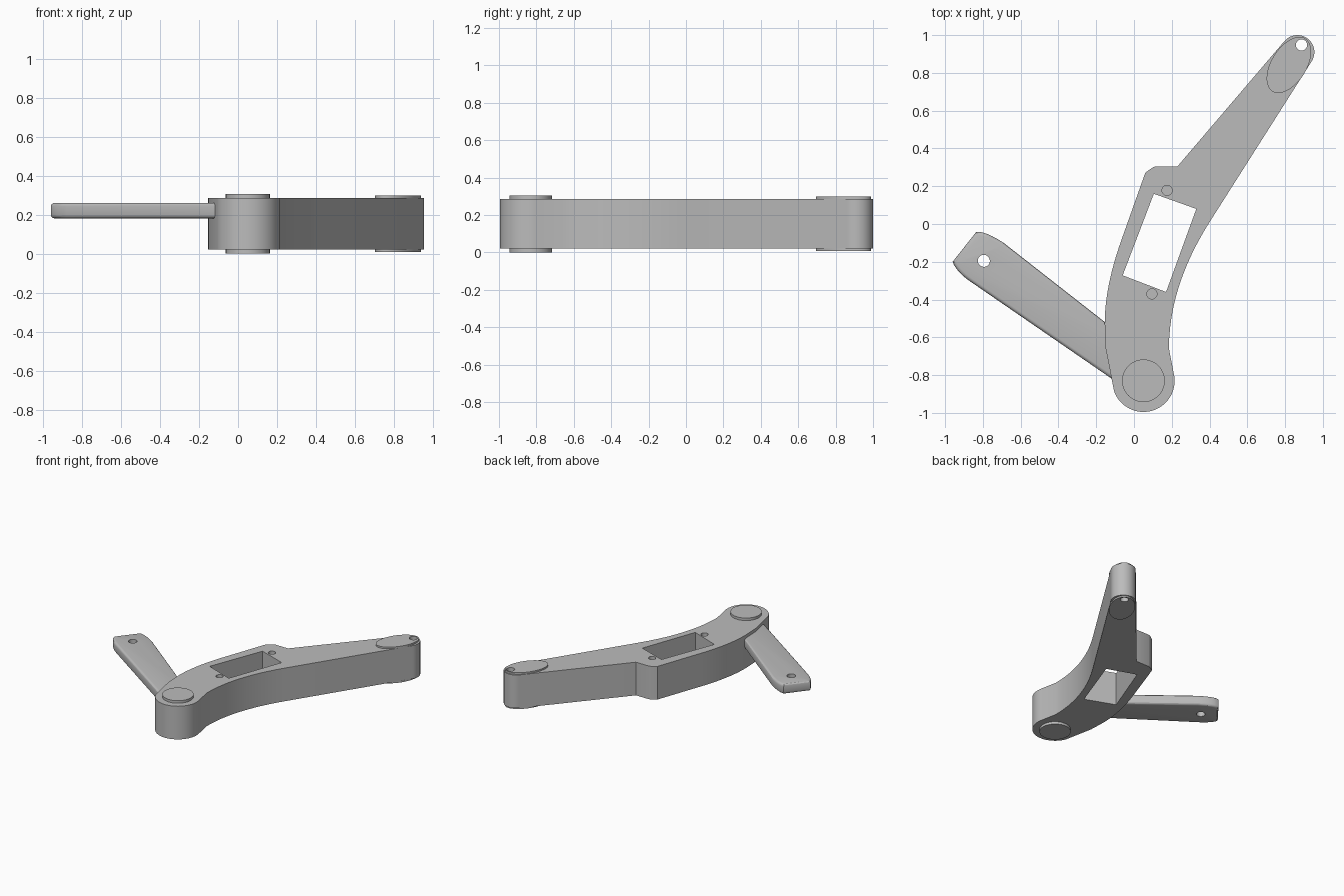
import bpy, bmesh
from math import cos, sin, radians
from mathutils import Vector

cube = bpy.data.objects.get("Cube")
if cube:
    bpy.data.objects.remove(cube)

metal = bpy.data.materials.new("satin grey")
metal.use_nodes = True
GREY = (0.5, 0.5, 0.5, 1)
metal.diffuse_color = GREY
metal.node_tree.nodes["Principled BSDF"].inputs["Base Color"].default_value = GREY


def arc(centre, r, start=0, end=360, n=40, ry=None, tilt=0):
    """Points of a circular or elliptical arc, angles in degrees."""
    steps = n if end - start == 360 else n - 1
    t = radians(tilt)
    pts = []
    for i in range(n):
        a = radians(start + (end - start) * i / steps)
        u, v = r * cos(a), (ry or r) * sin(a)
        pts.append((centre[0] + u * cos(t) - v * sin(t),
                    centre[1] + u * sin(t) + v * cos(t)))
    return pts


def sweep(a, b, c, n=12):
    """Quadratic curve from a to c, pulled towards b."""
    a, b, c = Vector(a), Vector(b), Vector(c)
    return [tuple(a * (1 - t) ** 2 + b * 2 * t * (1 - t) + c * t * t)
            for t in (i / n for i in range(n + 1))]


def plate(name, loops, z0, z1, rounding=0, keep_sharp=None):
    """Solid plate from an outline and hole loops, optionally with rounded rims."""
    curve = bpy.data.curves.new(name, 'CURVE')
    curve.dimensions = '2D'
    curve.fill_mode = 'BOTH'
    curve.extrude = (z1 - z0) / 2
    for pts in loops:
        spline = curve.splines.new('POLY')
        spline.points.add(len(pts) - 1)
        for p, (x, y) in zip(spline.points, pts):
            p.co = (x, y, 0, 1)
        spline.use_cyclic_u = True
    temp = bpy.data.objects.new(name + " outline", curve)
    mesh = bpy.data.meshes.new_from_object(temp)
    bpy.data.objects.remove(temp)
    bpy.data.curves.remove(curve)

    bm = bmesh.new()
    bm.from_mesh(mesh)
    bmesh.ops.remove_doubles(bm, verts=bm.verts, dist=0.0005)
    bmesh.ops.translate(bm, verts=bm.verts, vec=(0, 0, (z0 + z1) / 2))
    bmesh.ops.recalc_face_normals(bm, faces=bm.faces)
    if rounding:
        rims = [e for e in bm.edges
                if abs(e.verts[0].co.z - e.verts[1].co.z) < 0.001
                and e.calc_face_angle(0) > 1
                and (e.verts[0].co.xy - Vector(keep_sharp)).length > 0.06]
        bmesh.ops.bevel(bm, geom=rims, offset=rounding, segments=3,
                        profile=0.5, affect='EDGES')
    bm.to_mesh(mesh)
    bm.free()
    mesh.materials.clear()
    mesh.materials.append(metal)
    obj = bpy.data.objects.new(name, mesh)
    bpy.context.collection.objects.link(obj)
    bpy.ops.object.select_all(action='DESELECT')
    obj.select_set(True)
    bpy.context.view_layer.objects.active = obj
    bpy.ops.object.shade_smooth_by_angle(angle=radians(30))
    return obj


PIVOT, TIP, TIP_HOLE = (0.05, -0.83), (0.865, 0.91), (0.887, 0.948)
ARM_HOLE = (-0.795, -0.195)
SCREWS = [(0.175, 0.178), (0.095, -0.37)]
BOTTOM, TOP = 0.02, 0.285

# Main link: round pivot end, curved waist, shoulder and tapering arm
outline = (arc(PIVOT, 0.165, 200, 370)
           + sweep((0.185, -0.66), (0.185, -0.33), (0.4, 0.01))
           + arc(TIP, 0.09, -32, 139, 24)
           + [(0.23, 0.305), (0.115, 0.305), (0.1, 0.3), (0.06, 0.272)]
           + sweep((-0.065, -0.08), (-0.155, -0.33), (-0.155, -0.53))
           + [(-0.15, -0.66)])
slot = [(0.105, 0.16), (0.33, 0.08), (0.17, -0.36), (-0.06, -0.272)]
tip_hole = arc(TIP_HOLE, 0.03, n=24)
screw_holes = [arc(c, 0.027, n=24) for c in SCREWS]
plate("main_link", [outline, slot, tip_hole] + screw_holes, BOTTOM, TOP)

# Floors of the two blind screw holes
for i, hole in enumerate(screw_holes):
    plate(f"screw_hole_floor_{i + 1}", [hole], BOTTOM, 0.22)

# Raised bosses on both faces of the pivot and of the tip
boss = arc(PIVOT, 0.113, n=48)
pad = arc((0.82, 0.842), 0.165, ry=0.093, tilt=58, n=48)
for side, z0, z1, p0, p1 in (("top", TOP, 0.305, TOP, 0.298),
                             ("bottom", 0, BOTTOM, 0.008, BOTTOM)):
    plate(f"pivot_boss_{side}", [boss], z0, z1)
    plate(f"tip_pad_{side}", [pad, tip_hole], p0, p1)

# Side lever with softened rims, running into the pivot end
lever = (sweep((-0.88, -0.295), (-0.945, -0.245), (-0.96, -0.2), 6)[::-1]
         + [(0, -0.9), (0, -0.64)]
         + sweep((-0.69, -0.1), (-0.79, -0.035), (-0.835, -0.042), 6))
plate("side_lever", [lever, arc(ARM_HOLE, 0.032, n=24)], 0.18, 0.26,
      rounding=0.018, keep_sharp=ARM_HOLE)
